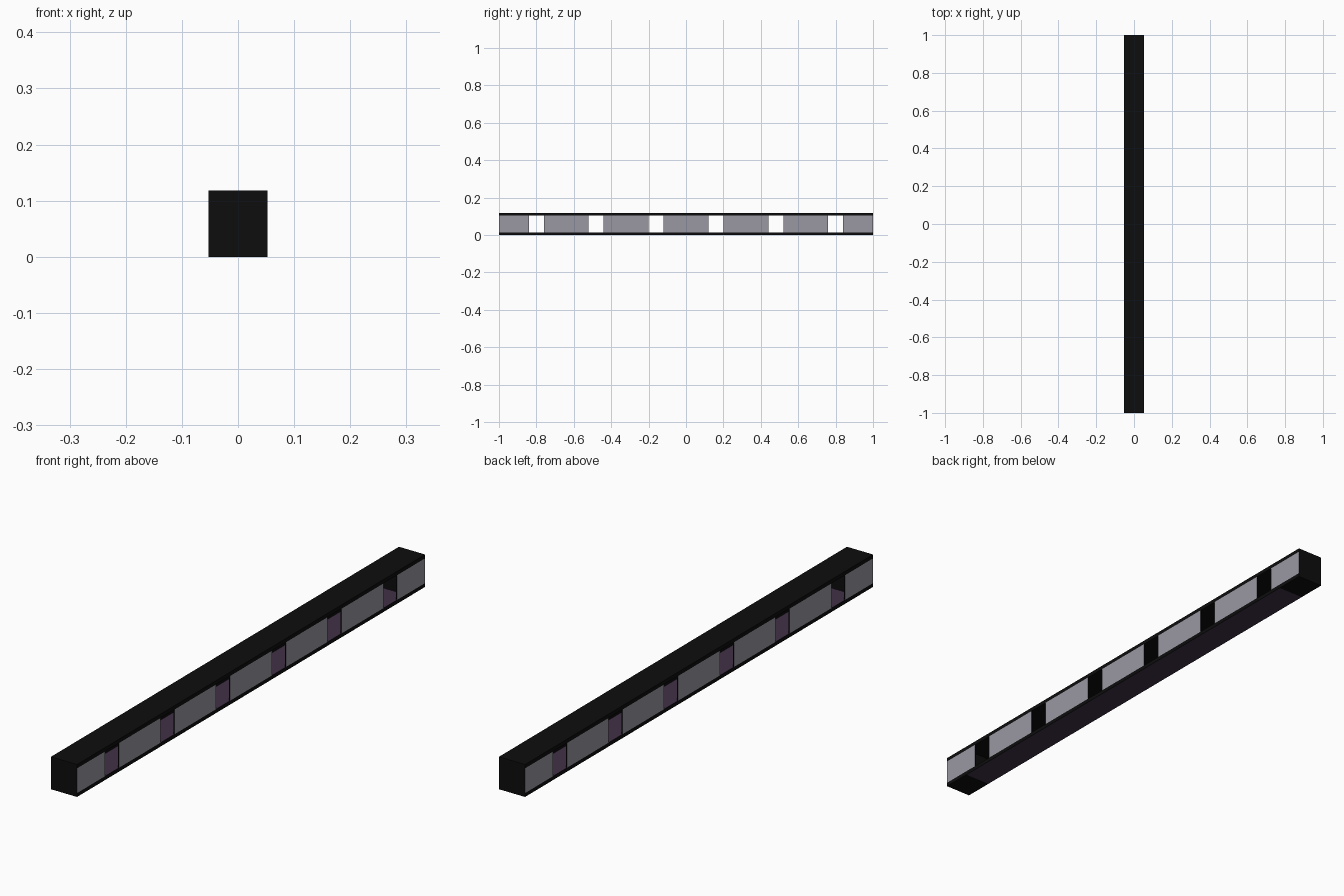
import bpy, bmesh

if "Cube" in bpy.data.objects:
    bpy.data.objects.remove(bpy.data.objects["Cube"])

HALF_W, HEIGHT, HALF_L = 0.0525, 0.118, 1.0
STRIP = 0.014      # thickness of roof and floor
WALL = 0.004       # thickness of the side walls
INNER = 0.89       # half length of the hollow between the end blocks


def material(name, color):
    m = bpy.data.materials.new(name)
    m.diffuse_color = (*color, 1)
    m.use_nodes = True
    m.node_tree.nodes["Principled BSDF"].inputs["Base Color"].default_value = m.diffuse_color
    return m


black = material("black", (0.004, 0.004, 0.004))
grey = material("pale grey", (0.32, 0.31, 0.36))
purple = material("dark purple", (0.052, 0.030, 0.062))


def box(name, x, y, z, mat, side_mat=None, side=0):
    """Box from (min, max) ranges; faces looking to +x / -x may get side_mat."""
    bm = bmesh.new()
    bmesh.ops.create_cube(bm, size=1)
    for v in bm.verts:
        v.co = [r[0] if c < 0 else r[1] for c, r in zip(v.co, (x, y, z))]
    bm.normal_update()
    for f in bm.faces:
        if side_mat and f.normal.x * side > 0.9:
            f.material_index = 1
    mesh = bpy.data.meshes.new(name)
    bm.to_mesh(mesh)
    bm.free()
    mesh.materials.append(mat)
    if side_mat:
        mesh.materials.append(side_mat)
    ob = bpy.data.objects.new(name, mesh)
    bpy.context.collection.objects.link(ob)
    return ob


# Roof and floor
box("roof", (-HALF_W, HALF_W), (-HALF_L, HALF_L), (HEIGHT - STRIP, HEIGHT), black)
box("floor", (-HALF_W + 0.001, HALF_W - 0.001), (-INNER, INNER), (0, STRIP), purple)

# Solid end blocks
for s, name in ((-1, "front_end_block"), (1, "back_end_block")):
    y = sorted((s * INNER, s * HALF_L))
    box(name, (-HALF_W + WALL, HALF_W - WALL), y, (0, HEIGHT - STRIP), black)

# Side walls: panels between six window openings, above a dark bottom rail
edges = [-HALF_L]
for i in range(6):
    c = -0.8 + 0.32 * i
    edges += [c - 0.04, c + 0.04]
edges.append(HALF_L)

for s, label in ((-1, "left"), (1, "right")):
    x = sorted((s * (HALF_W - WALL), s * HALF_W))
    rail_x = sorted((s * (HALF_W - 0.001), s * HALF_W))
    box(label + "_bottom_rail", rail_x, (-INNER, INNER), (0, STRIP), black)
    for e in (-1, 1):
        y = sorted((e * INNER, e * HALF_L))
        box(label + "_rail_end", x, y, (0, STRIP), black)
    for a, b in zip(edges[::2], edges[1::2]):
        box(label + "_panel", x, (a, b), (STRIP, HEIGHT - STRIP), black, grey, s)
